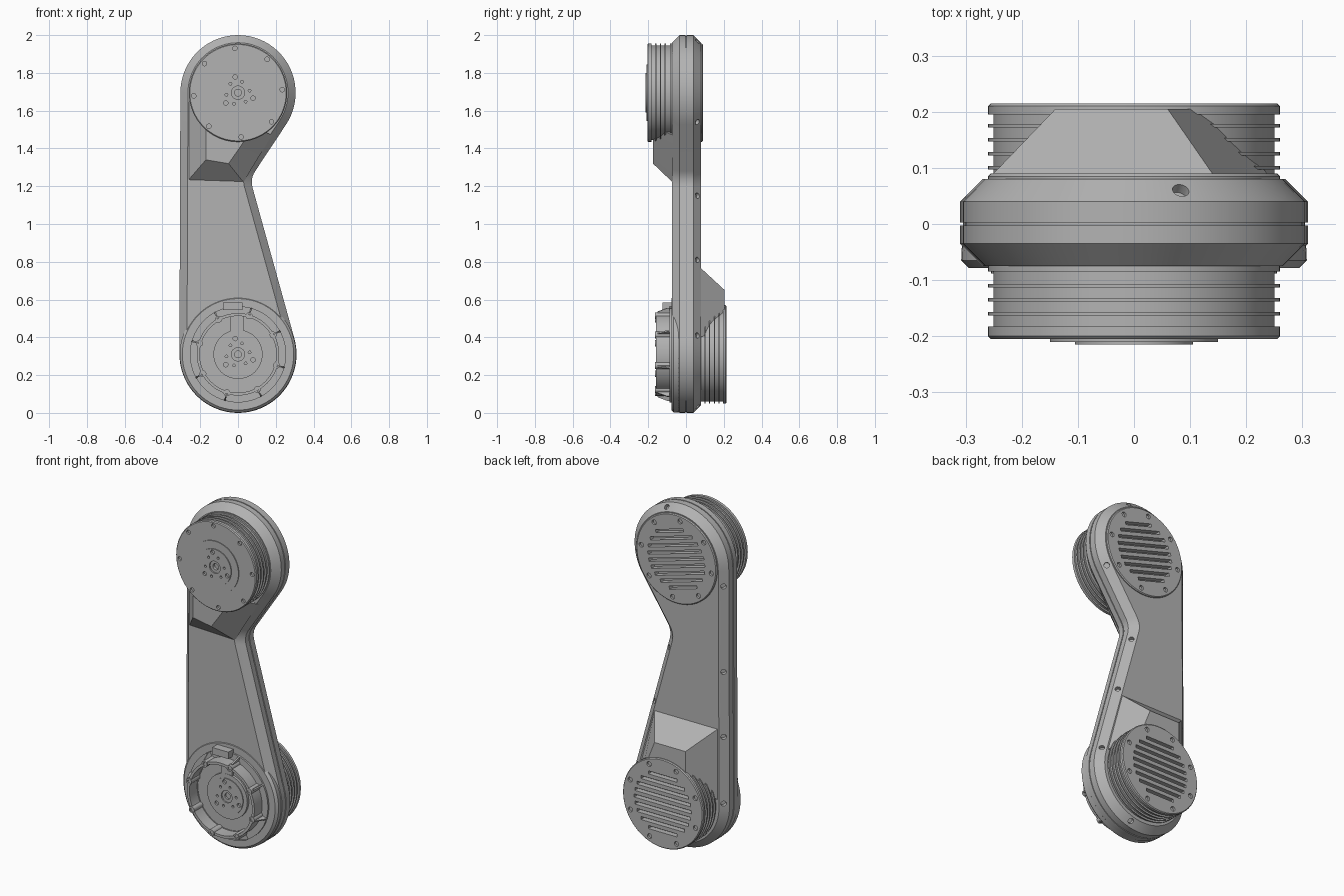
import bpy, bmesh
from math import sin, cos, radians, pi, sqrt
from mathutils import Matrix, Vector

if "Cube" in bpy.data.objects:
    bpy.data.objects.remove(bpy.data.objects["Cube"])

grey = bpy.data.materials.new("machined grey")
grey.use_nodes = True
grey.diffuse_color = (0.45, 0.45, 0.45, 1)
grey.node_tree.nodes["Principled BSDF"].inputs["Base Color"].default_value = (0.45, 0.45, 0.45, 1)

LOW, HIGH = 0.31, 1.695      # heights of the two joint axes
parts = []


def add_object(name, bm):
    bmesh.ops.recalc_face_normals(bm, faces=bm.faces)
    mesh = bpy.data.meshes.new(name)
    bm.to_mesh(mesh)
    bm.free()
    mesh.materials.append(grey)
    obj = bpy.data.objects.new(name, mesh)
    bpy.context.collection.objects.link(obj)
    parts.append(obj)
    return obj


def loft(name, rings, closed=False):
    """Skin equal-length rings of points; cap the ends unless closed."""
    bm = bmesh.new()
    rows = [[bm.verts.new(p) for p in ring] for ring in rings]
    n = len(rows[0])
    pairs = list(zip(rows, rows[1:]))
    if closed:
        pairs.append((rows[-1], rows[0]))
    else:
        bm.faces.new(rows[0])
        bm.faces.new(rows[-1])
    for a, b in pairs:
        for i in range(n):
            j = (i + 1) % n
            bm.faces.new((a[i], a[j], b[j], b[i]))
    return add_object(name, bm)


def lathe(name, profile, cz, cx=0, n=72, closed=False):
    """Turn (radius, y) points about an axis along y."""
    turn = [2 * pi * i / n for i in range(n)]
    return loft(name, [[(cx + r * cos(a), y, cz + r * sin(a)) for a in turn]
                       for r, y in profile], closed)


def ribs(r, positions, w=0.003):
    out = []
    for y in positions:
        s = -w if y > 0 else w
        out += [(r, y + s), (r + 0.01, y + s), (r + 0.01, y - s), (r, y - s)]
    return out


def add_hole(bm, pos, direction, r, depth):
    turn = Vector(direction).to_track_quat('Z', 'Y').to_matrix().to_4x4()
    bmesh.ops.create_cone(bm, cap_ends=True, segments=16, radius1=r, radius2=r,
                          depth=2 * depth, matrix=Matrix.Translation(pos) @ turn)


def cut(targets, bm):
    """Subtract the cutter mesh from every target, then drop the cutter."""
    cutter = add_object("cutter", bm)
    parts.remove(cutter)
    cutter.hide_render = True
    for obj in targets:
        mod = obj.modifiers.new("cut", 'BOOLEAN')
        mod.operation, mod.solver, mod.object = 'DIFFERENCE', 'EXACT', cutter
        bpy.context.view_layer.update()
        deps = bpy.context.evaluated_depsgraph_get()
        mesh = bpy.data.meshes.new_from_object(obj.evaluated_get(deps))
        obj.modifiers.clear()
        obj.data = mesh
    bpy.data.objects.remove(cutter)


# Arm body: two round ends, one straight side, one waisted side
A1, A2 = radians(15.5), radians(-33.5)
N1, N2 = Vector((cos(A1), sin(A1))), Vector((cos(A2), sin(A2)))


def outline(y, d):
    r1, r2 = 0.31 - d, 0.305 - d
    pts = []
    for i in range(41):
        a = -pi + (A1 + pi) * i / 40
        pts.append((r1 * cos(a), y, LOW + r1 * sin(a)))
    c1, c2 = N1.y * LOW + r1, N2.y * HIGH + r2
    det = N1.x * N2.y - N1.y * N2.x
    waist = Vector(((c1 * N2.y - c2 * N1.y) / det, (N1.x * c2 - N2.x * c1) / det))
    start = waist + Vector((N1.y, -N1.x)) * 0.05
    end = waist + Vector((-N2.y, N2.x)) * 0.05
    for i in range(7):
        t = i / 6
        p = start * (1 - t) ** 2 + waist * 2 * t * (1 - t) + end * t * t
        pts.append((p.x, y, p.y))
    for i in range(41):
        a = A2 + (pi - A2) * i / 40
        pts.append((r2 * cos(a), y, HIGH + r2 * sin(a)))
    return pts


body = loft("arm_body", [outline(y, d) for y, d in (
    (-0.075, 0.04), (-0.035, 0), (-0.003, 0), (-0.003, 0.005),
    (0.003, 0.005), (0.003, 0), (0.04, 0), (0.08, 0.04))])

# Screw holes along the rear chamfer
bm = bmesh.new()
spots = [(-0.285, z, -1, 0) for z in (0.33, 0.72, 1.1, 1.6)]
for z in (0.41, 0.81, 1.15):
    spots.append(((N1.y * LOW + 0.29 - N1.y * z) / N1.x, z, N1.x, N1.y))
for cz, deg in ((HIGH, -33), (HIGH, 73), (LOW, -75)):
    c, s = cos(radians(deg)), sin(radians(deg))
    spots.append((0.285 * c, cz + 0.285 * s, c, s))
for x, z, nx, nz in spots:
    add_hole(bm, (x, 0.06, z), (nx, 1, nz), 0.015, 0.02)
cut([body], bm)


# Sloped blocks that blend the drums into the arm
def block(name, base_y, base, top_y, top):
    return loft(name, [[(x, base_y, z) for x, z in base], [(x, top_y, z) for x, z in top]])


block("front_drum_brace", -0.07,
      ((-0.265, 1.65), (-0.265, 1.23), (0.03, 1.22), (0.07, 1.29), (0.18, 1.47)), -0.175,
      ((-0.17, 1.6), (-0.17, 1.34), (-0.05, 1.32), (0.02, 1.42), (0.08, 1.52)))
rear_brace = block("rear_drum_brace", 0.075,
                   ((-0.265, 0.35), (-0.265, 0.77), (0.15, 0.77), (0.25, 0.4)), 0.205,
                   ((-0.14, 0.45), (-0.14, 0.65), (0.06, 0.65), (0.14, 0.45)))

# Upper front drum with cooling ribs and a stepped hub
front_drum = lathe("upper_front_drum", [(0.25, -0.06), (0.26, -0.075), (0.26, -0.085), (0.25, -0.085)]
                   + ribs(0.25, (-0.11, -0.135, -0.16)) +
                   [(0.25, -0.183), (0.26, -0.183), (0.26, -0.2), (0.255, -0.205),
                    (0.15, -0.205), (0.15, -0.21), (0.105, -0.21), (0.105, -0.215),
                    (0.035, -0.215), (0.035, -0.207), (0.018, -0.207), (0.018, -0.19)], HIGH)


def ring_of_holes(bm, cz, y, radius, count, offset, r):
    for k in range(count):
        a = radians(offset) + 2 * pi * k / count
        add_hole(bm, (radius * cos(a), y, cz + radius * sin(a)), (0, 1, 0), r, 0.012)


bm = bmesh.new()
ring_of_holes(bm, HIGH, -0.205, 0.235, 8, 4, 0.012)
ring_of_holes(bm, HIGH, -0.215, 0.062, 6, 10, 0.007)
ring_of_holes(bm, HIGH, -0.215, 0.085, 3, 100, 0.012)
cut([front_drum], bm)

# Rear vent covers: low plate above, deep ribbed drum below
upper_cover = lathe("upper_vent_cover", [(0.26, 0.05), (0.26, 0.085), (0.255, 0.09)], HIGH)
rear_drum = lathe("lower_rear_drum", [(0.25, 0.06)] + ribs(0.25, (0.1, 0.125, 0.15, 0.175)) +
                  [(0.25, 0.195), (0.26, 0.195), (0.26, 0.21), (0.255, 0.215)], LOW)


def cut_vents(targets, cz, y, tilt):
    bm = bmesh.new()
    frame = Matrix.Translation((0, y, cz)) @ Matrix.Rotation(radians(tilt), 4, 'Y')
    for k in range(-4, 5):
        v = k * 0.04
        size = Matrix.Diagonal((2 * sqrt(0.185 ** 2 - v * v), 0.06, 0.018, 1))
        bmesh.ops.create_cube(bm, size=1, matrix=frame @ Matrix.Translation((0, 0, v)) @ size)
    ring_of_holes(bm, cz, y, 0.228, 8, 22 - tilt, 0.014)
    cut(targets, bm)


cut_vents([upper_cover, body], HIGH, 0.09, 16)
cut_vents([rear_drum, rear_brace], LOW, 0.215, 0)

# Lower front mount: round pad, wall, hub plate
lathe("lower_pad", [(0.305, 0), (0.308, -0.065), (0.295, -0.078)], LOW)
lathe("mount_base_ring", [(0.255, -0.07), (0.255, -0.088), (0.2, -0.088), (0.2, -0.07)], LOW, closed=True)
lathe("mount_wall", [(0.218, -0.07), (0.218, -0.16), (0.203, -0.16), (0.203, -0.07)], LOW, closed=True)
hub = lathe("lower_hub_plate", [(0.2, -0.07), (0.2, -0.085), (0.13, -0.085), (0.13, -0.1),
                                (0.105, -0.1), (0.105, -0.105), (0.035, -0.105), (0.035, -0.097),
                                (0.018, -0.097), (0.018, -0.085)], LOW)
bm = bmesh.new()
ring_of_holes(bm, LOW, -0.105, 0.062, 6, 10, 0.007)
ring_of_holes(bm, LOW, -0.105, 0.085, 3, 100, 0.012)
cut([hub], bm)

# Screw posts and their outer webs around the wall
for k in range(8):
    a = radians(74 + 45 * k)
    c, s = cos(a), sin(a)
    lathe("mount_post", [(0.018, -0.07), (0.018, -0.165), (0.009, -0.165), (0.009, -0.15)],
          LOW + 0.212 * s, 0.212 * c, 20)
    corners = ((0.22, -0.15), (0.235, -0.15), (0.255, -0.1), (0.255, -0.075), (0.22, -0.075))
    loft("post_web", [[(r * c - w * s, y, LOW + r * s + w * c) for r, y in corners]
                      for w in (-0.004, 0.004)])


# Cable guide at the top of the mount
def box(name, x0, x1, y0, y1, z0, z1):
    loft(name, [[(x0, y, z0), (x1, y, z0), (x1, y, z1), (x0, y, z1)] for y in (y0, y1)])


box("cable_guide", -0.08, 0.025, -0.125, -0.07, 0.545, 0.585)
box("cable_channel", -0.04, 0.03, -0.098, -0.07, 0.42, 0.52)

# Smooth round surfaces, keep edges crisp
bpy.ops.object.select_all(action='DESELECT')
for obj in parts:
    obj.select_set(True)
bpy.context.view_layer.objects.active = body
bpy.ops.object.shade_smooth_by_angle(angle=radians(25))
